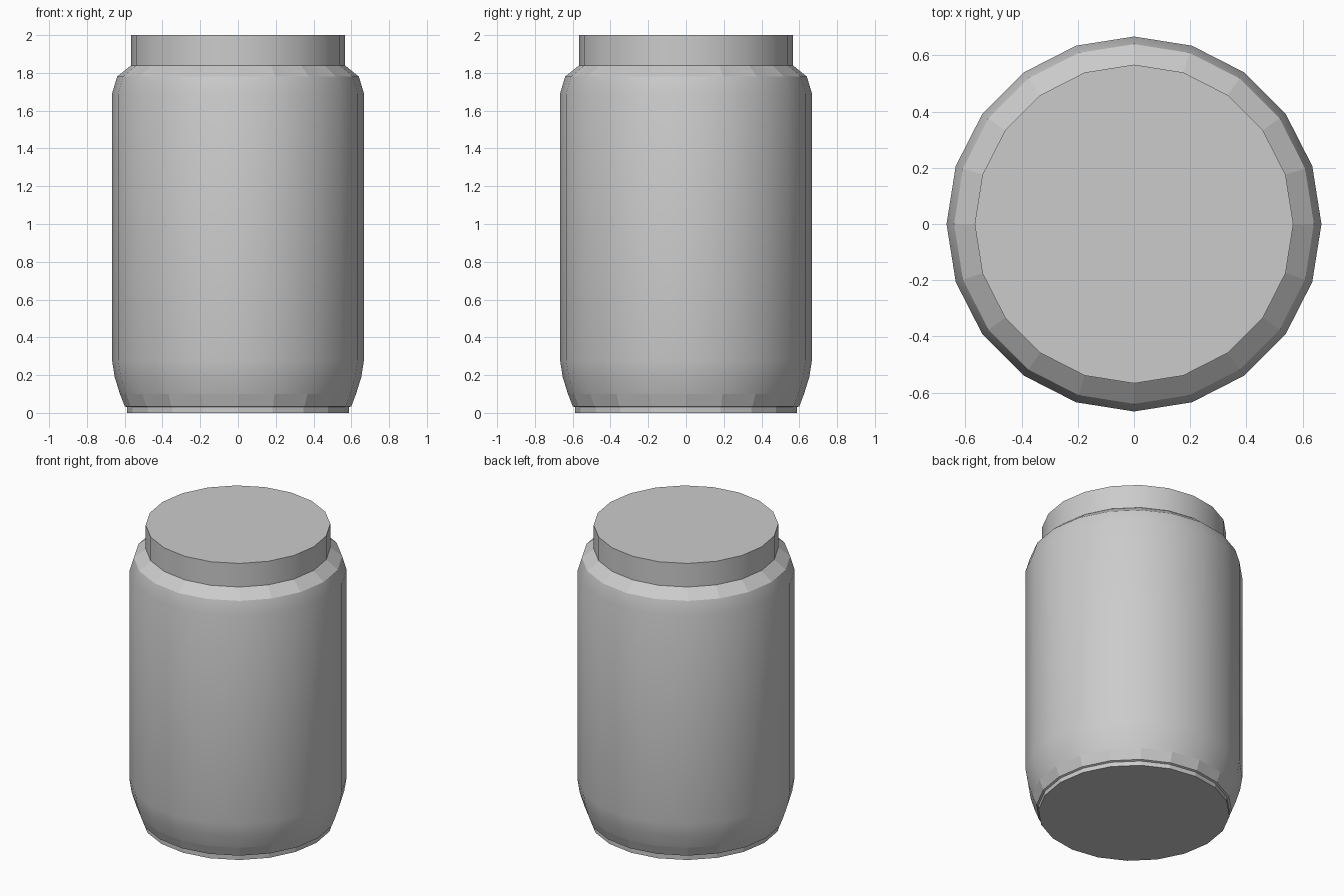
import bpy, math

if "Cube" in bpy.data.objects:
    bpy.data.objects.remove(bpy.data.objects["Cube"])

SIDES = 20


def lathe(name, profile, flat_bands=()):
    """Revolve (radius, z) points into a closed solid; listed bands stay faceted."""
    verts = [(r * math.cos(2 * math.pi * i / SIDES),
              r * math.sin(2 * math.pi * i / SIDES), z)
             for r, z in profile for i in range(SIDES)]
    faces, smooth = [], []
    for band in range(len(profile) - 1):
        a, b = band * SIDES, (band + 1) * SIDES
        for i in range(SIDES):
            j = (i + 1) % SIDES
            faces.append((a + i, a + j, b + j, b + i))
            smooth.append(band not in flat_bands)
    last = (len(profile) - 1) * SIDES
    faces.append(tuple(reversed(range(SIDES))))
    faces.append(tuple(range(last, last + SIDES)))
    smooth += [False, False]
    mesh = bpy.data.meshes.new(name)
    mesh.from_pydata(verts, [], faces)
    mesh.polygons.foreach_set("use_smooth", smooth)
    mesh.update()
    obj = bpy.data.objects.new(name, mesh)
    bpy.context.collection.objects.link(obj)
    return obj


# Jar: recessed foot, rounded lower wall, straight side, sloped shoulder
lathe("jar_body", [
    (0.588, 0.0), (0.588, 0.03), (0.60, 0.035), (0.625, 0.10),
    (0.653, 0.19), (0.667, 0.28), (0.667, 1.69), (0.64, 1.78),
    (0.56, 1.845),
], flat_bands=(0, 1, 2, 7))

# Lid: plain disc with a crisp rim
lathe("jar_lid", [(0.567, 1.84), (0.567, 2.0)])
